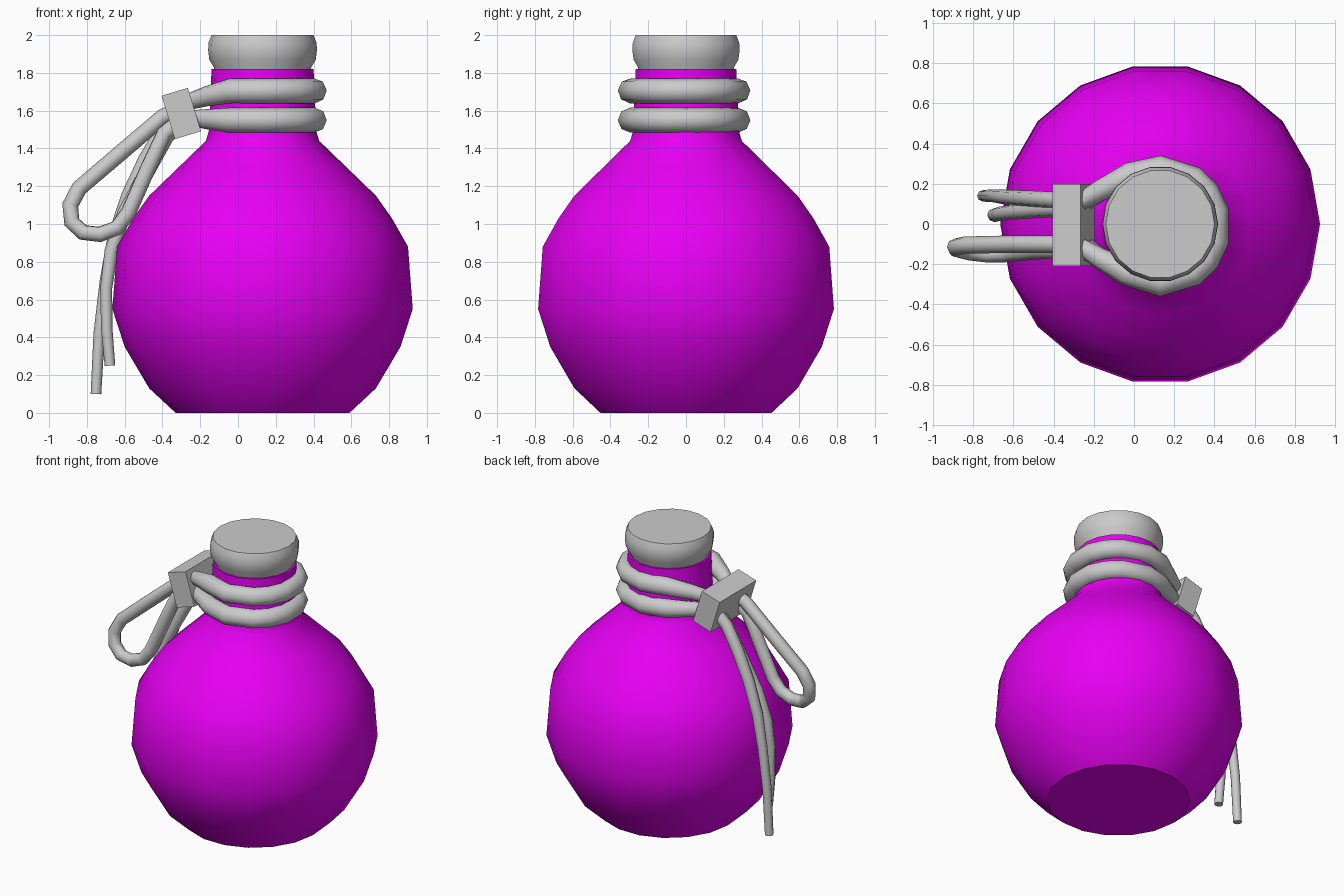
import bpy, bmesh
from math import sin, cos, pi, radians

if "Cube" in bpy.data.objects:
    bpy.data.objects.remove(bpy.data.objects["Cube"])

AXIS_X = 0.13
SIDES = 18


def finish(obj, angle=40):
    bpy.ops.object.select_all(action='DESELECT')
    obj.select_set(True)
    bpy.context.view_layer.objects.active = obj
    bpy.ops.object.shade_smooth_by_angle(angle=radians(angle))


def add_mesh(name, bm):
    bmesh.ops.recalc_face_normals(bm, faces=bm.faces)
    mesh = bpy.data.meshes.new(name)
    bm.to_mesh(mesh)
    bm.free()
    obj = bpy.data.objects.new(name, mesh)
    bpy.context.collection.objects.link(obj)
    return obj


def lathe(name, profile):
    """Closed solid of revolution from (radius, z) points."""
    bm = bmesh.new()
    rings = [[bm.verts.new((AXIS_X + r * cos(2 * pi * i / SIDES),
                            r * sin(2 * pi * i / SIDES), z))
              for i in range(SIDES)] for r, z in profile]
    for a, b in zip(rings, rings[1:]):
        for i in range(SIDES):
            j = (i + 1) % SIDES
            bm.faces.new((a[i], a[j], b[j], b[i]))
    bm.faces.new(rings[0][::-1])
    bm.faces.new(rings[-1])
    obj = add_mesh(name, bm)
    finish(obj)
    return obj


def cord(name, points, radius, radii=None):
    """Eight-sided tube along a polyline, with optional taper per point."""
    curve = bpy.data.curves.new(name, 'CURVE')
    curve.dimensions = '3D'
    curve.bevel_depth = radius
    curve.bevel_resolution = 2
    curve.use_fill_caps = True
    spline = curve.splines.new('POLY')
    spline.points.add(len(points) - 1)
    for i, p in enumerate(points):
        spline.points[i].co = (*p, 1)
        spline.points[i].radius = radii[i] if radii else 1
    obj = bpy.data.objects.new(name, curve)
    bpy.context.collection.objects.link(obj)
    bpy.ops.object.select_all(action='DESELECT')
    obj.select_set(True)
    bpy.context.view_layer.objects.active = obj
    bpy.ops.object.convert(target='MESH')
    finish(bpy.context.view_layer.objects.active, 50)


# Round flask with neck
flask = lathe("flask_body", [
    (0.46, 0), (0.60, 0.13), (0.73, 0.35), (0.795, 0.55), (0.77, 0.88),
    (0.685, 1.03), (0.60, 1.15), (0.45, 1.295), (0.30, 1.44), (0.285, 1.49),
    (0.27, 1.82)])
magenta = bpy.data.materials.new("magenta")
magenta.diffuse_color = (0.8, 0.0, 0.9, 1)
magenta.use_nodes = True
magenta.node_tree.nodes["Principled BSDF"].inputs["Base Color"].default_value = magenta.diffuse_color
flask.data.materials.append(magenta)

# Stopper
lathe("stopper", [(0.25, 1.78), (0.258, 1.83), (0.282, 1.87), (0.288, 1.92),
                  (0.286, 1.96), (0.27, 2.0)])

# Two cord wraps around the neck, running into the clasp
for name, z, end_x, end_z in (("upper_wrap", 1.705, -0.27, 1.645),
                              ("lower_wrap", 1.55, -0.24, 1.56)):
    arc = [(AXIS_X + 0.285 * cos(radians(a)), 0.285 * sin(radians(a)) - 0.01, z)
           for a in (90, 55, 36, 15, -15, -36, -55, -90)]
    pts = ([(end_x, 0.11, end_z), (-0.17, 0.165, (z + end_z) / 2), (-0.02, 0.24, z)]
           + arc
           + [(-0.04, -0.24, z), (-0.17, -0.17, (z + end_z) / 2), (end_x, -0.11, end_z)])
    cord(name, pts, 0.066, [0.65, 0.8, 1] + [1] * 8 + [1, 0.8, 0.65])

# Clasp block
bm = bmesh.new()
bmesh.ops.create_cube(bm, size=1)
bmesh.ops.scale(bm, vec=(0.145, 0.41, 0.24), verts=bm.verts)
clasp = add_mesh("clasp", bm)
clasp.location = (-0.30, -0.005, 1.585)
clasp.rotation_euler = (0, radians(-17), 0)

# Hanging bow loop
cord("bow_loop", [
    (-0.31, -0.10, 1.61), (-0.40, -0.10, 1.565), (-0.60, -0.10, 1.395),
    (-0.84, -0.105, 1.19), (-0.888, -0.115, 1.10), (-0.88, -0.125, 1.01),
    (-0.82, -0.14, 0.955), (-0.73, -0.15, 0.945), (-0.64, -0.15, 0.98),
    (-0.58, -0.145, 1.06), (-0.47, -0.135, 1.31), (-0.39, -0.13, 1.48),
    (-0.30, -0.12, 1.55)], 0.043)

# Two loose cord tails
cord("long_tail", [
    (-0.30, 0.12, 1.58), (-0.40, 0.12, 1.49), (-0.49, 0.125, 1.34),
    (-0.58, 0.13, 1.15), (-0.655, 0.135, 0.93), (-0.70, 0.14, 0.70),
    (-0.735, 0.14, 0.42), (-0.752, 0.14, 0.10)],
    0.04, [1, 1, 1, 0.95, 0.9, 0.8, 0.75, 0.7])
cord("short_tail", [
    (-0.30, 0.075, 1.55), (-0.38, 0.075, 1.46), (-0.48, 0.07, 1.28),
    (-0.60, 0.06, 1.06), (-0.67, 0.05, 0.86), (-0.698, 0.045, 0.66),
    (-0.695, 0.04, 0.45), (-0.678, 0.04, 0.25)],
    0.04, [1, 1, 1, 0.95, 0.9, 0.8, 0.75, 0.7])
